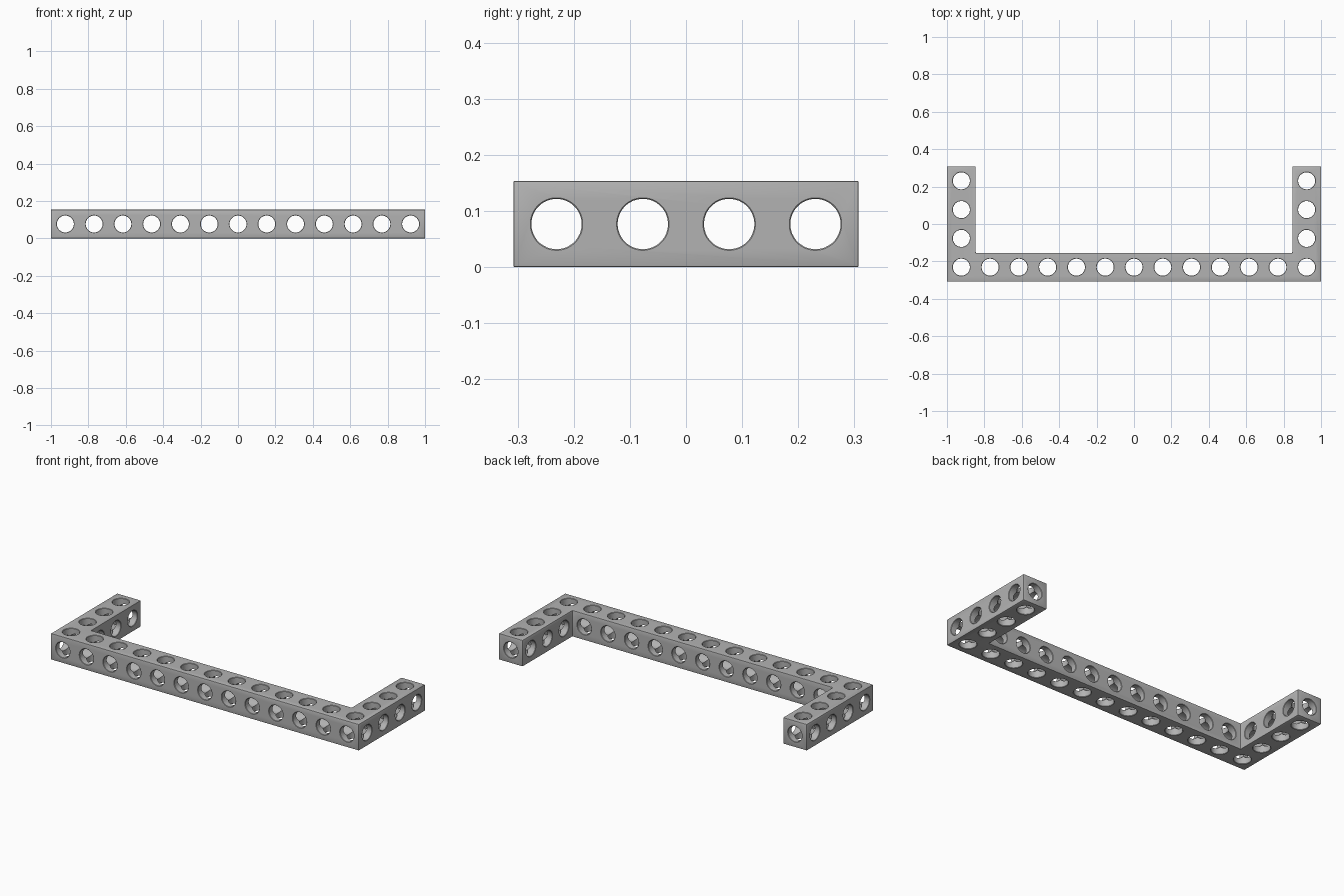
import bpy
import bmesh
import math
from mathutils import Matrix, Vector

if "Cube" in bpy.data.objects:
    bpy.data.objects.remove(bpy.data.objects["Cube"], do_unlink=True)

COLS, ROWS = 13, 4
U = 2 / COLS                      # one hole cell
X, Y = 1.0, ROWS * U / 2          # half extents
RADIUS, FLARE, SIDES = 0.0455, 0.002, 40

grey = bpy.data.materials.new("light_grey")
grey.use_nodes = True
colour = (0.45, 0.45, 0.45, 1)
grey.diffuse_color = colour
grey.node_tree.nodes["Principled BSDF"].inputs["Base Color"].default_value = colour


def make_object(name, bm):
    bmesh.ops.recalc_face_normals(bm, faces=bm.faces)
    mesh = bpy.data.meshes.new(name)
    bm.to_mesh(mesh)
    bm.free()
    mesh.materials.append(grey)
    obj = bpy.data.objects.new(name, mesh)
    bpy.context.collection.objects.link(obj)
    return obj


def add_drill(bm, start, end, radius):
    """Closed spindle with flared ends, which leaves a chamfered bore."""
    start, end = Vector(start), Vector(end)
    axis = (end - start).normalized()
    turn = axis.to_track_quat('Z', 'Y').to_matrix().to_4x4()
    length = (end - start).length
    over = 0.004
    stations = [(-over, radius + FLARE + over), (FLARE, radius),
                (length - FLARE, radius), (length + over, radius + FLARE + over)]
    rings = []
    for h, r in stations:
        ring = []
        for i in range(SIDES):
            a = math.tau * (i + 0.5) / SIDES
            p = Vector((r * math.cos(a), r * math.sin(a), h))
            ring.append(bm.verts.new(Matrix.Translation(start) @ turn @ p))
        rings.append(ring)
    for low, high in zip(rings, rings[1:]):
        for i in range(SIDES):
            j = (i + 1) % SIDES
            bm.faces.new((low[i], low[j], high[j], high[i]))
    bm.faces.new(rings[0][::-1])
    bm.faces.new(rings[-1])


# U-shaped beam, extruded from its plan outline
bm = bmesh.new()
half = [(X, -Y), (X, Y), (X - U, Y), (X - U, U - Y)]
outline = half + [(-x, y) for x, y in reversed(half)]
base = bm.faces.new([bm.verts.new((x, y, 0)) for x, y in outline])
up = bmesh.ops.extrude_face_region(bm, geom=[base])
bmesh.ops.translate(bm, vec=(0, 0, U),
                    verts=[g for g in up["geom"] if isinstance(g, bmesh.types.BMVert)])
beam = make_object("perforated_u_beam", bm)

bevel = beam.modifiers.new("edge_rounding", 'BEVEL')
bevel.width = 0.003
bevel.segments = 2
bevel.limit_method = 'ANGLE'

# Hole centres along each direction
xs = [-X + U * (i + 0.5) for i in range(COLS)]
ys = [-Y + U * (j + 0.5) for j in range(ROWS)]
mid = U / 2
ends = (xs[0], xs[-1])

vertical = [((x, ys[0], 0), (x, ys[0], U)) for x in xs]
vertical += [((x, y, 0), (x, y, U)) for x in ends for y in ys[1:]]
lengthwise = [((x, -Y, mid), (x, Y if x in ends else U - Y, mid)) for x in xs]
crosswise = [((-X, ys[0], mid), (X, ys[0], mid))]
for y in ys[1:]:
    crosswise += [((s * (X - U), y, mid), (s * X, y, mid)) for s in (-1, 1)]

# Slightly different radii keep the crossing bores from touching tangentially
cutters = []
drills = [("vertical", vertical), ("lengthwise", lengthwise), ("crosswise", crosswise)]
for k, (name, bores) in enumerate(drills):
    bm = bmesh.new()
    for start, end in bores:
        add_drill(bm, start, end, RADIUS - k * 0.0003)
    cutter = make_object(name + "_drills", bm)
    cutter.hide_render = True
    cutters.append(cutter)
    cut = beam.modifiers.new(name + "_holes", 'BOOLEAN')
    cut.operation = 'DIFFERENCE'
    cut.solver = 'EXACT'
    cut.object = cutter

# Apply the modelling stack, then smooth the bores
bpy.ops.object.select_all(action='DESELECT')
beam.select_set(True)
bpy.context.view_layer.objects.active = beam
for name in [m.name for m in beam.modifiers]:
    bpy.ops.object.modifier_apply(modifier=name)
for cutter in cutters:
    bpy.data.objects.remove(cutter, do_unlink=True)
bpy.ops.object.shade_smooth_by_angle(angle=math.radians(25))
